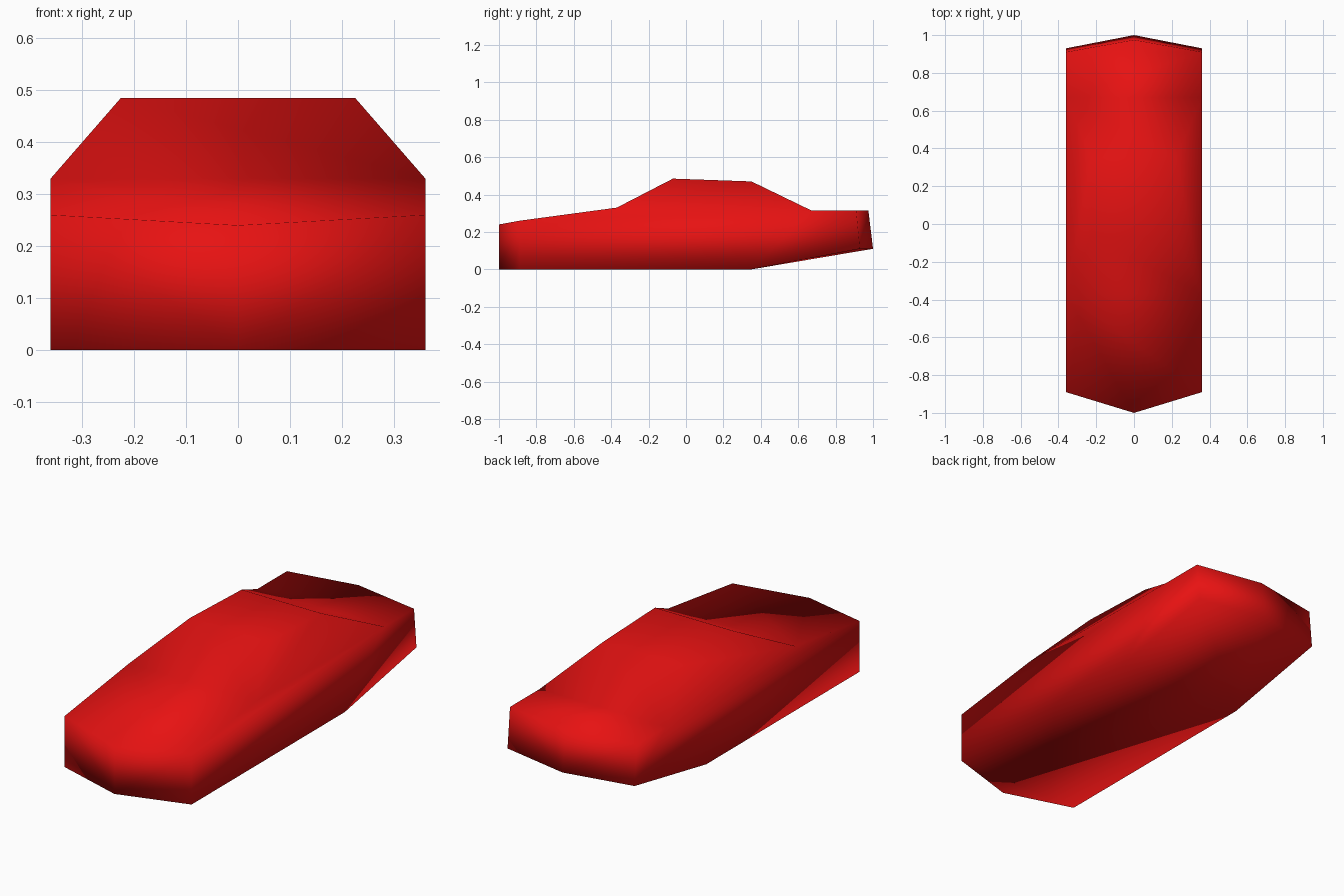
import bpy
import bmesh

# Remove the default cube
cube = bpy.data.objects.get("Cube")
if cube:
    bpy.data.objects.remove(cube, do_unlink=True)

HALF_WIDTH = 0.36
ROOF_HALF = 0.225

# Paint
paint = bpy.data.materials.new("red_paint")
paint.use_nodes = True
red = (0.8, 0.006, 0.006, 1.0)
paint.diffuse_color = red
paint.node_tree.nodes["Principled BSDF"].inputs["Base Color"].default_value = red

bm = bmesh.new()


def pair(half, y, z):
    """Matching left and right corners."""
    return [bm.verts.new((s * half, y, z)) for s in (1, -1)]


def across(a, b):
    """Panel spanning the width between two corner pairs."""
    bm.faces.new((a[0], a[1], b[1], b[0]))


# Corner pairs along the body side
nose_low = pair(HALF_WIDTH, -0.89, 0)
floor_end = pair(HALF_WIDTH, 0.35, 0)
tail_low = pair(HALF_WIDTH, 0.93, 0.11)
tail_top = pair(HALF_WIDTH, 0.91, 0.315)
deck_start = pair(HALF_WIDTH, 0.67, 0.315)
hood_end = pair(HALF_WIDTH, -0.37, 0.33)
nose_top = pair(HALF_WIDTH, -0.89, 0.26)

# Roof corners and the pointed centres of nose and tail
roof_front = pair(ROOF_HALF, -0.07, 0.485)
roof_back = pair(ROOF_HALF, 0.35, 0.47)
tip_low = bm.verts.new((0, -1, 0))
tip_top = bm.verts.new((0, -1, 0.24))
end_low = bm.verts.new((0, 1, 0.11))
end_top = bm.verts.new((0, 0.975, 0.315))

# Side panels, cabin sides, and the halves of nose and tail
for i in (0, 1):
    bm.faces.new([p[i] for p in (nose_low, floor_end, tail_low, tail_top,
                                 deck_start, hood_end, nose_top)])
    bm.faces.new([p[i] for p in (hood_end, deck_start, roof_back, roof_front)])
    bm.faces.new((tip_low, nose_low[i], nose_top[i], tip_top))
    bm.faces.new((end_low, tail_low[i], tail_top[i], end_top))

# Windscreen, roof and rear window
across(hood_end, roof_front)
across(roof_front, roof_back)
across(roof_back, deck_start)

# Hood, rear deck, floor and raised rear floor, each ending in a point
for inner, outer, point in ((hood_end, nose_top, tip_top),
                            (deck_start, tail_top, end_top),
                            (floor_end, nose_low, tip_low),
                            (floor_end, tail_low, end_low)):
    bm.faces.new((inner[0], inner[1], outer[1], point, outer[0]))

bmesh.ops.recalc_face_normals(bm, faces=bm.faces)
for face in bm.faces:
    face.smooth = True

mesh = bpy.data.meshes.new("car_body")
bm.to_mesh(mesh)
bm.free()
mesh.materials.append(paint)
body = bpy.data.objects.new("car_body", mesh)
bpy.context.collection.objects.link(body)
